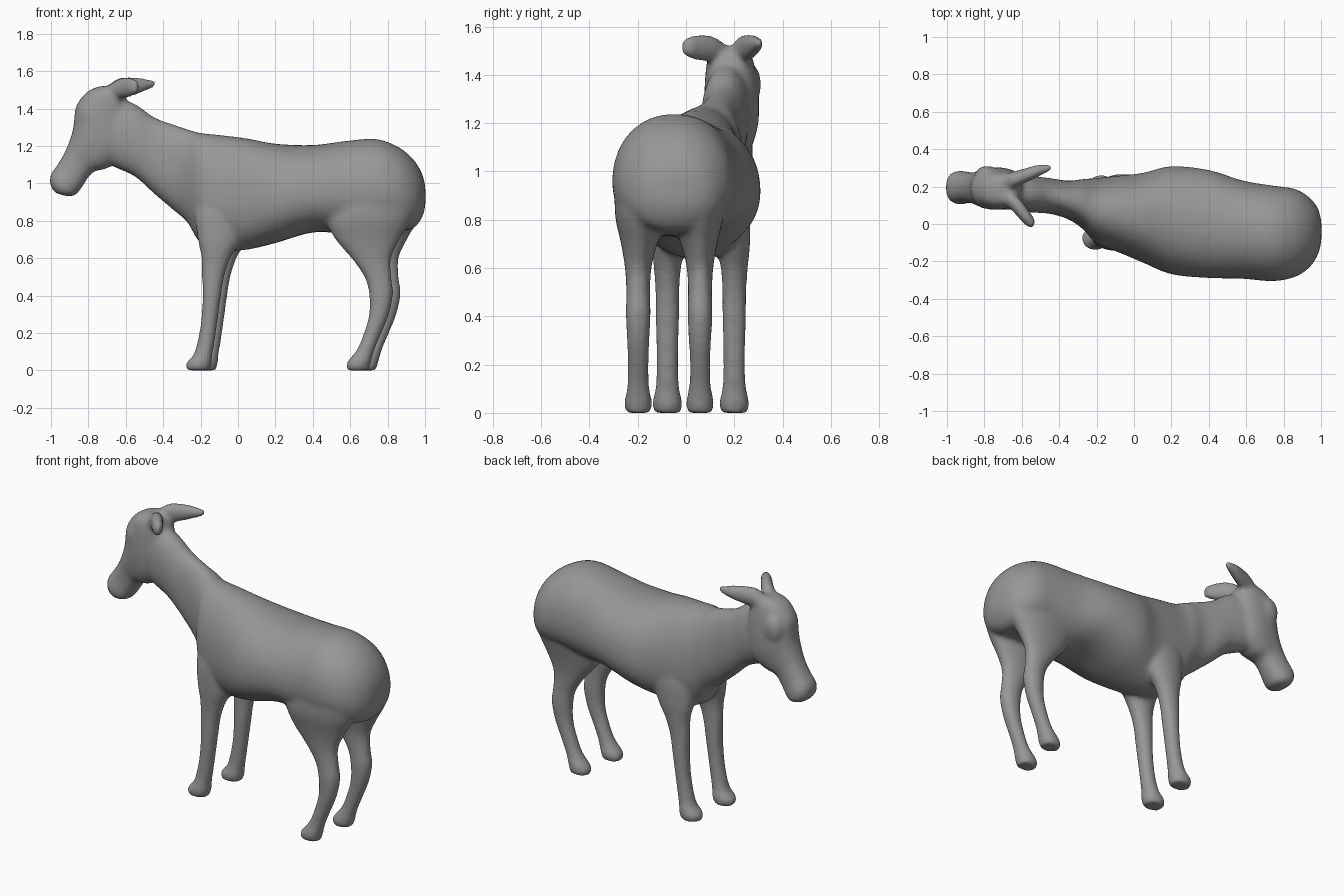
import bpy, bmesh, math
from mathutils import Vector

bm = bmesh.new()
SIDES = 32


def spline(rows, steps=5):
    """Catmull-Rom interpolation of the ring parameters."""
    v = [Vector(r) for r in rows]
    out = []
    for i in range(len(v) - 1):
        a, b, c, d = v[max(i - 1, 0)], v[i], v[i + 1], v[min(i + 2, len(v) - 1)]
        for k in range(steps):
            t = k / steps
            out.append(0.5 * (2 * b + (c - a) * t + (2 * a - 5 * b + 4 * c - d) * t * t
                              + (3 * b - a - 3 * c + d) * t ** 3))
    return out + [v[-1]]


def loft(rows, power=2.0, skew=0.0):
    """Rows: x1, z1, x2, z2 (opposite profile points), y centre, half width.
    Skew widens the ring towards its second profile point."""
    def pw(s):
        return math.copysign(abs(s) ** (2 / power), s)
    rings = []
    for x1, z1, x2, z2, yc, hw in spline(rows):
        ring = []
        for i in range(SIDES):
            a = 2 * math.pi * i / SIDES
            t = pw(math.cos(a)) / 2
            w = hw * pw(math.sin(a)) * (1 - 2 * skew * t)
            ring.append(bm.verts.new(((x1 + x2) / 2 + (x1 - x2) * t, yc + w,
                                      (z1 + z2) / 2 + (z1 - z2) * t)))
        rings.append(ring)
    for r, s in zip(rings, rings[1:]):
        for i in range(SIDES):
            j = (i + 1) % SIDES
            bm.faces.new((r[i], r[j], s[j], s[i]))
    bm.faces.new(rings[0][::-1])
    bm.faces.new(rings[-1])


# Torso and neck: x, top, bottom, y centre, half width
torso = [(-.66, 1.46, 1.085, .175, .1), (-.55, 1.425, 1.035, .16, .098), (-.45, 1.355, .945, .15, .095),
         (-.35, 1.317, .86, .128, .103), (-.27, 1.29, .79, .105, .135), (-.2, 1.27, .68, .07, .175),
         (-.08, 1.257, .64, .053, .205), (.05, 1.24, .645, .033, .24), (.2, 1.212, .68, .02, .288),
         (.4, 1.205, .737, 0, .288), (.58, 1.227, .73, -.03, .262), (.74, 1.237, .735, -.05, .255),
         (.86, 1.193, .745, -.048, .235), (.94, 1.125, .76, -.045, .185), (.985, 1.05, .82, -.04, .12),
         (1.002, .98, .88, -.04, .05)]
loft([(x, t, x, b, y, w) for x, t, b, y, w in torso], 2.2, .08)

# Head: from poll down to muzzle
loft([(-.74, 1.52, -.66, 1.52, .185, .055),
      (-.81, 1.487, -.60, 1.46, .183, .092),
      (-.867, 1.41, -.58, 1.30, .187, .11),
      (-.877, 1.33, -.61, 1.15, .19, .113),
      (-.89, 1.26, -.70, 1.08, .19, .1),
      (-.925, 1.17, -.775, 1.06, .193, .083),
      (-.965, 1.10, -.825, .993, .195, .083),
      (-1.002, 1.045, -.85, .957, .195, .09),
      (-1.004, .99, -.873, .935, .195, .085),
      (-.977, .948, -.91, .93, .195, .06)], 2.35)

# Soft brow bulges
for y in (.122, .27):
    geo = bmesh.ops.create_uvsphere(bm, u_segments=20, v_segments=12, radius=.05)
    for v in geo['verts']:
        v.co = Vector((v.co.x * 1.25, v.co.y * .84, v.co.z * 1.7)) + Vector((-.785, y, 1.36))

# Ears: x, top, bottom, y centre, half width
ears = [[(-.72, 1.50, 1.44, .15, .03), (-.66, 1.547, 1.45, .125, .047), (-.61, 1.568, 1.455, .08, .056),
         (-.57, 1.565, 1.463, .035, .05), (-.53, 1.55, 1.485, .0, .026)],
        [(-.72, 1.50, 1.44, .23, .03), (-.65, 1.558, 1.452, .235, .045), (-.58, 1.57, 1.462, .26, .039),
         (-.51, 1.563, 1.487, .285, .033), (-.443, 1.55, 1.515, .303, .017)]]
for ear in ears:
    loft([(x, t, x, b, y, w) for x, t, b, y, w in ear])


# Legs: front x, back x, height, inward shift, half width
def leg_pair(rows, near_y, far_y, shift):
    for yc, dx, s in ((near_y, 0, 1), (far_y, shift, -1)):
        loft([(a + dx, z, b + dx, z, yc + s * d, w) for a, b, z, d, w in rows], 2.1)


front_leg = [(-.19, .08, 1.02, .06, .06), (-.23, .07, .86, .025, .085), (-.215, .015, .7, .005, .07),
             (-.195, -.04, .6, 0, .056), (-.193, -.073, .5, 0, .05), (-.19, -.09, .4, 0, .05),
             (-.197, -.108, .27, 0, .046), (-.218, -.125, .15, 0, .046), (-.24, -.138, .08, 0, .054),
             (-.277, -.14, .04, 0, .064), (-.275, -.15, 0, 0, .054)]
leg_pair(front_leg, -.077, .2, .033)

hind_leg = [(.6, .88, 1.05, .035, .085), (.5, .945, .92, .02, .113), (.47, .925, .81, .012, .107),
            (.52, .865, .7, .004, .075), (.605, .82, .6, 0, .055), (.675, .82, .5, 0, .05),
            (.7, .83, .41, 0, .052), (.7, .808, .3, 0, .047), (.672, .768, .2, 0, .043),
            (.635, .73, .11, 0, .046), (.58, .71, .04, 0, .059), (.582, .7, 0, 0, .05)]
leg_pair(hind_leg, -.198, .058, .04)

# Blend every part into one smooth skin
bmesh.ops.recalc_face_normals(bm, faces=bm.faces[:])
mesh = bpy.data.meshes.new("donkey_body")
bm.to_mesh(mesh)
bm.free()
body = bpy.data.objects.new("donkey_body", mesh)
bpy.context.collection.objects.link(body)
remesh = body.modifiers.new("skin", 'REMESH')
remesh.mode = 'VOXEL'
remesh.voxel_size = .012
remesh.use_smooth_shade = True
soften = body.modifiers.new("soften", 'SMOOTH')
soften.factor = .5
soften.iterations = 14

# Dark grey coat
coat = bpy.data.materials.new("grey_coat")
coat.diffuse_color = (.31, .31, .31, 1)
mesh.materials.append(coat)
